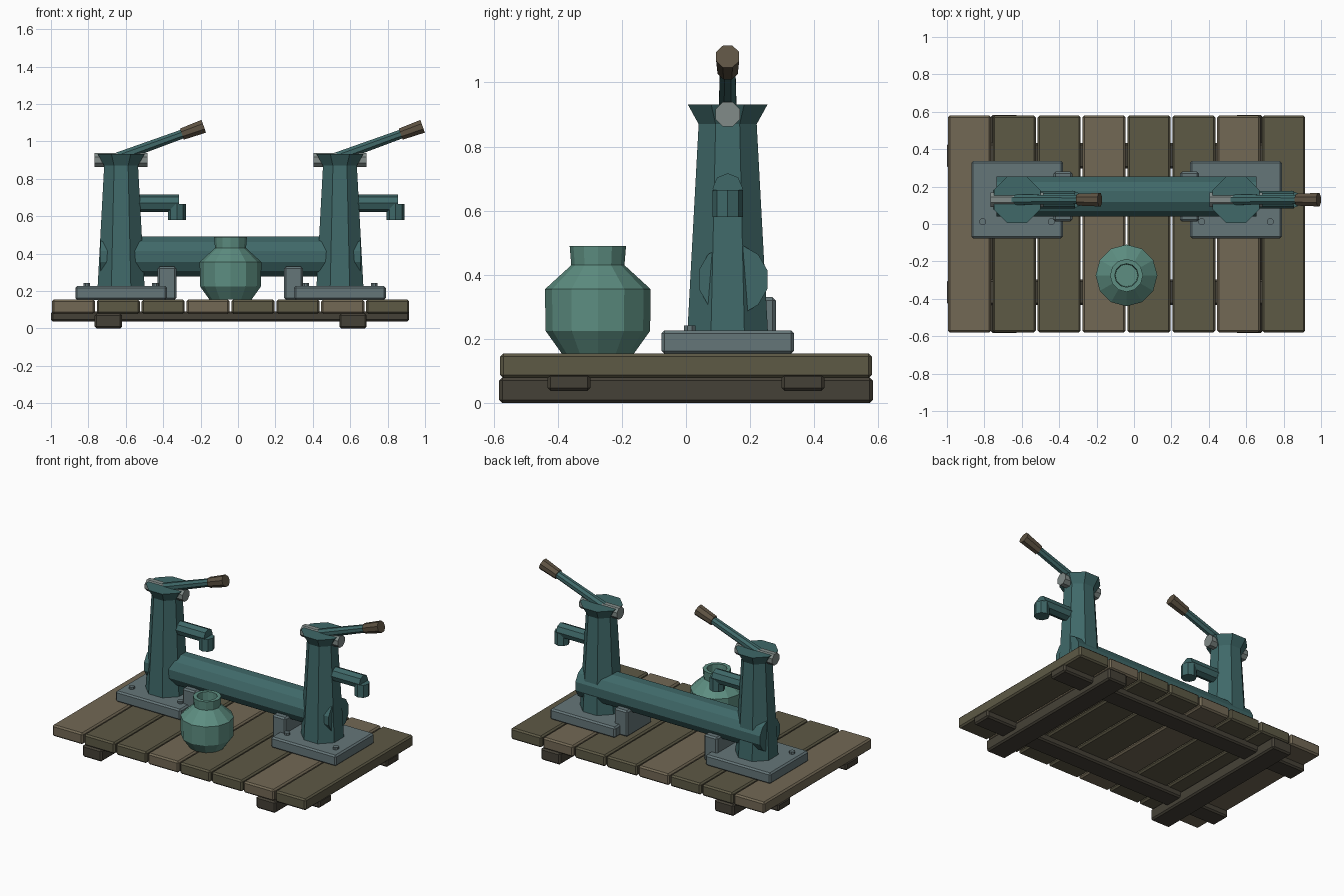
import bpy, bmesh
from math import cos, sin, pi
from mathutils import Vector, Matrix

if "Cube" in bpy.data.objects:
    bpy.data.objects.remove(bpy.data.objects["Cube"])


def mat(name, rgb):
    m = bpy.data.materials.new(name)
    m.diffuse_color = (*rgb, 1)
    m.use_nodes = True
    m.node_tree.nodes["Principled BSDF"].inputs["Base Color"].default_value = m.diffuse_color
    return m


LIGHT_WOOD = mat("light_wood", (0.17, 0.14, 0.09))
WOOD = mat("wood", (0.11, 0.10, 0.06))
DARK_WOOD = mat("dark_wood", (0.06, 0.053, 0.038))
TEAL = mat("teal_iron", (0.05, 0.14, 0.14))
STEEL = mat("plate_steel", (0.13, 0.18, 0.19))
PIN = mat("pin_steel", (0.22, 0.26, 0.25))
GRIP = mat("grip_wood", (0.11, 0.085, 0.055))
GLAZE = mat("jug_glaze", (0.11, 0.27, 0.22))


def finish(name, bm, material):
    bmesh.ops.recalc_face_normals(bm, faces=bm.faces)
    me = bpy.data.meshes.new(name)
    bm.to_mesh(me)
    bm.free()
    me.materials.append(material)
    ob = bpy.data.objects.new(name, me)
    bpy.context.collection.objects.link(ob)
    return ob


def box(name, x, y, z, material, bevel=0.01):
    """Box from (min, max) ranges with a small chamfer."""
    bm = bmesh.new()
    bmesh.ops.create_cube(bm, size=1)
    for v in bm.verts:
        v.co = Vector([(r[0] + r[1]) / 2 + c * (r[1] - r[0]) for r, c in zip((x, y, z), v.co)])
    ob = finish(name, bm, material)
    mod = ob.modifiers.new("chamfer", "BEVEL")
    mod.width = bevel
    mod.segments = 1
    return ob


def lathe(name, start, end, profile, sides, material, turn=0.0):
    """Closed profile of (radius, fraction) swept round the start-end axis (in an xz plane)."""
    a, axis = Vector(start), Vector(end) - Vector(start)
    d = axis.normalized()
    v = Vector((0, 1, 0))
    u = v.cross(d)
    bm = bmesh.new()
    rings = []
    for r, t in profile:
        rings.append([bm.verts.new(a + axis * t + u * r * cos(turn + 2 * pi * i / sides)
                                   + v * r * sin(turn + 2 * pi * i / sides)) for i in range(sides)])
    for p, q in zip(rings, rings[1:]):
        for i in range(sides):
            j = (i + 1) % sides
            bm.faces.new((p[i], p[j], q[j], q[i]))
    bm.faces.new(rings[0])
    bm.faces.new(rings[-1])
    return finish(name, bm, material)


def rod(name, start, end, r, sides, material, turn=0.0, r2=None):
    return lathe(name, start, end, [(r, 0), (r if r2 is None else r2, 1)], sides, material, turn)


# Pallet: planks, long rails and cross beams
for i in range(8):
    cx = -0.88 + 0.24 * i
    box("plank", (cx - 0.115, cx + 0.115), (-0.58, 0.58), (0.078, 0.155),
        LIGHT_WOOD if i % 3 == 0 else WOOD)
for s in (-1, 1):
    box("long_rail", (-1.0, 0.915), (s * 0.365 - 0.067, s * 0.365 + 0.067), (0.037, 0.092), DARK_WOOD)
for cx in (-0.693, 0.615):
    box("cross_beam", (cx - 0.073, cx + 0.073), (-0.583, 0.583), (0, 0.08), DARK_WOOD)

# Two identical pumps
Y = 0.13
for cx in (-0.625, 0.545):
    box("base_plate", (cx - 0.245, cx + 0.245), (Y - 0.207, Y + 0.207), (0.153, 0.227), STEEL)
    for s in (-1, 1):
        bx = cx + s * 0.183
        rod("plate_bolt", (bx, 0.012, 0.22), (bx, 0.012, 0.242), 0.019, 8, STEEL, pi / 8)
    lathe("pump_column", (cx, Y, 0), (cx, Y, 1),
          [(0.136, 0.22), (0.098, 0.87), (0.135, 0.932)], 8, TEAL, pi / 8)
    rod("pivot_pin", (cx - 0.142, Y, 0.901), (cx + 0.142, Y, 0.901), 0.041, 8, PIN, pi / 8)
    # Lever and grip rise at about twenty degrees
    rod("lever", (cx - 0.02, Y, 0.913), (cx + 0.34, Y, 1.044), 0.03, 8, TEAL, pi / 8, 0.026)
    rod("lever_grip", (cx + 0.325, Y, 1.039), (cx + 0.442, Y, 1.081), 0.034, 8, GRIP, pi / 8, 0.039)
    # Spout
    rod("spout_arm", (cx, Y, 0.67), (cx + 0.31, Y, 0.67), 0.047, 8, TEAL)
    rod("spout_nozzle", (cx + 0.298, Y, 0.665), (cx + 0.298, Y, 0.58), 0.048, 8, TEAL)

# Connecting pipe and its brackets
rod("connecting_pipe", (-0.735, 0.147, 0.385), (0.655, 0.147, 0.385), 0.111, 12, TEAL, pi / 12)
for cx in (-0.38, 0.297):
    box("pipe_bracket", (cx - 0.05, cx + 0.05), (0.013, 0.28), (0.153, 0.33), STEEL)

# Jug with an open neck
lathe("jug", (-0.04, -0.275, 0), (-0.04, -0.275, 1),
      [(0.113, 0.155), (0.163, 0.225), (0.165, 0.355), (0.083, 0.43), (0.088, 0.49),
       (0.063, 0.49), (0.06, 0.40)], 12, GLAZE)
